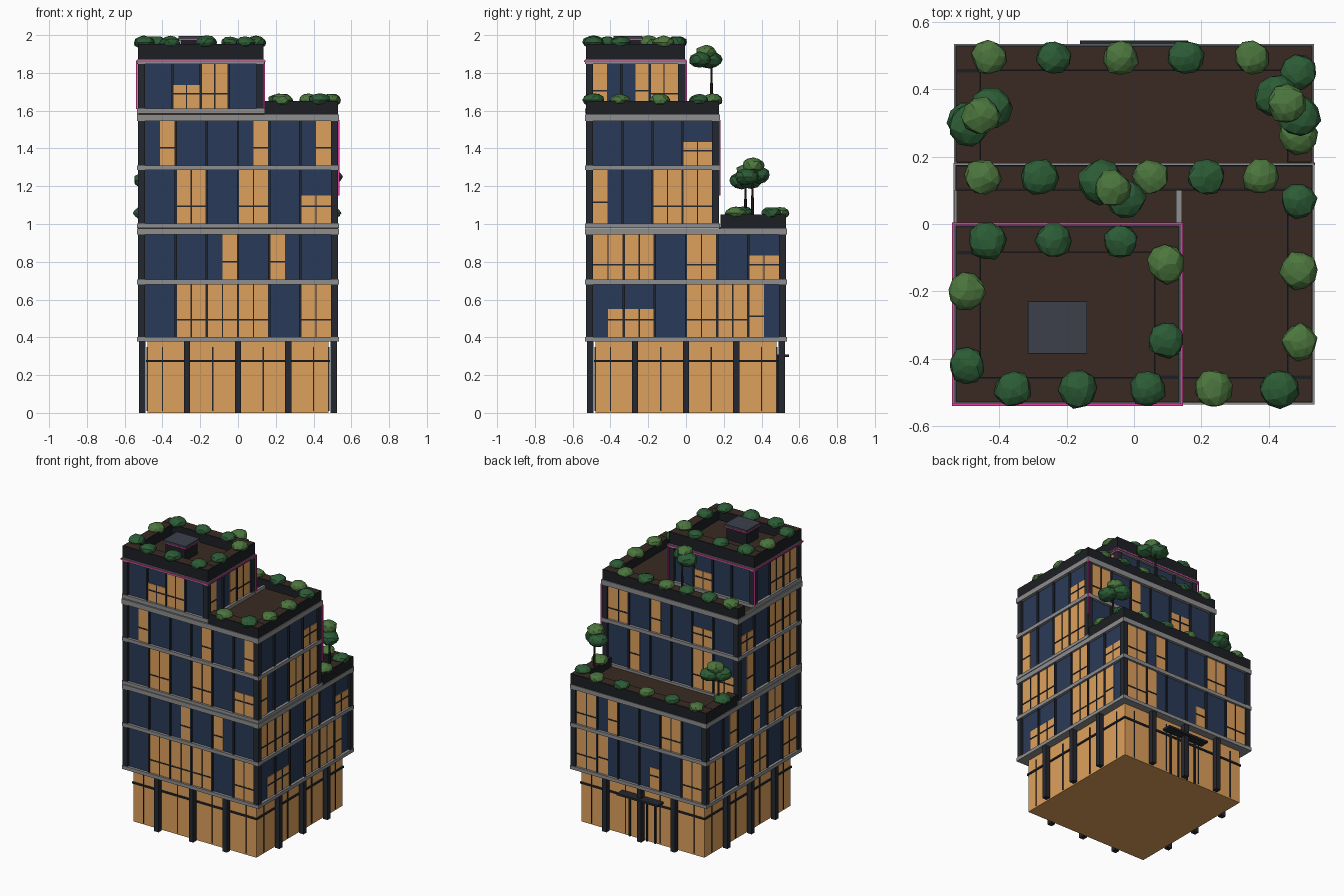
import bpy, bmesh, random
from mathutils import Matrix, Vector

if "Cube" in bpy.data.objects:
    bpy.data.objects.remove(bpy.data.objects["Cube"])
random.seed(4)

def mat(name, r, g, b):
    m = bpy.data.materials.new(name)
    m.diffuse_color = [(c / 255 / 12.92 if c < 11 else ((c / 255 + .055) / 1.055) ** 2.4) for c in (r, g, b)] + [1]
    m.use_nodes = True
    m.node_tree.nodes["Principled BSDF"].inputs["Base Color"].default_value = m.diffuse_color
    return m

NAVY, LIT = mat("dark_glass", 42, 58, 88), mat("lit_glass", 222, 160, 92)
FRAME, SLAB = mat("dark_frame", 36, 40, 48), mat("concrete", 142, 142, 144)
PLANT, SOIL = mat("planter_dark", 28, 31, 36), mat("soil", 58, 42, 34)
PINK, CAP = mat("neon", 226, 60, 160), mat("cap_grey", 60, 64, 74)
GREENS = [mat("leaf_dark", 44, 92, 54), mat("leaf_light", 76, 118, 62)]
BARK = mat("bark", 52, 40, 34)

def finish(bm, name, m):
    me = bpy.data.meshes.new(name)
    bm.to_mesh(me)
    bm.free()
    me.materials.append(m)
    o = bpy.data.objects.new(name, me)
    bpy.context.collection.objects.link(o)

def boxes(name, m, items):
    """one object from boxes given as (x0, x1, y0, y1, z0, z1)"""
    bm = bmesh.new()
    for x0, x1, y0, y1, z0, z1 in items:
        M = Matrix.Translation(((x0 + x1) / 2, (y0 + y1) / 2, (z0 + z1) / 2))
        M = M @ Matrix.Diagonal((abs(x1 - x0), abs(y1 - y0), z1 - z0, 1))
        bmesh.ops.create_cube(bm, size=1, matrix=M)
    finish(bm, name, m)

def side_box(rect, side, u0, u1, d0, d1, z0, z1):
    """box on one side of a footprint: u runs left to right, d outward"""
    x0, x1, y0, y1 = rect
    o, u, n = {"front": ((x0, y0), (1, 0), (0, -1)), "right": ((x1, y0), (0, 1), (1, 0)),
               "back": ((x1, y1), (-1, 0), (0, 1)), "left": ((x0, y1), (0, -1), (-1, 0))}[side]
    p = [Vector(o) + Vector(u) * a + Vector(n) * d for a, d in ((u0, d0), (u1, d1))]
    xs, ys = sorted((p[0].x, p[1].x)), sorted((p[0].y, p[1].y))
    return (*xs, *ys, z0, z1)

def width(rect, side):
    return rect[1] - rect[0] if side in ("front", "back") else rect[3] - rect[2]

SIDES = ("front", "right", "back", "left")
T1 = (-.53, .53, -.53, .53)
T2 = (-.53, .53, -.53, .175)
T3 = (-.53, .135, -.53, -.005)

def grow(r, d, z0, z1):
    return (r[0] - d, r[1] + d, r[2] - d, r[3] + d, z0, z1)

# Lobby: lit box, columns, glazing bars
boxes("lobby_glass", LIT, [(-.48, .48, -.48, .48, 0, .38)])
L = (-.48, .48, -.48, .48)
cols, bars = [], []
for s in SIDES:
    for u in (-.27, 0, .265):
        cols.append(side_box(L, s, .48 + u - .017, .48 + u + .017, .01, .045, 0, .38))
    for u in (-.4, -.134, .134, .4):
        bars.append(side_box(L, s, .48 + u - .003, .48 + u + .003, 0, .005, .01, .35))
    bars.append(side_box(L, s, -.006, .966, 0, .008, .269, .281))
boxes("lobby_columns", FRAME, cols)
boxes("lobby_bars", FRAME, bars)

# Entrance on the back
boxes("entrance_canopy", FRAME, [(-.16, .16, .48, .545, .295, .309)])
boxes("door_frame", FRAME, [(x - .005, x + .005, .48, .49, 0, .295) for x in (-.1, -.035, .035, .1)])

# Window floors; codes: . dark, F full, L/R half bay, B low, b low right half
FLOORS = [
    (T1, .40, .682, (".FFF.F", "bB.FFL", "FL.b.F", "F.LF.F")),
    (T1, .703, .947, ("..R.L.", "FF.F.B", "FR..F.", ".R.LF.")),
    (T2, 1.0, 1.287, (".F.F.B", "L.FF", ".L..FB", "R.FF")),
    (T2, 1.308, 1.547, ("R..R.R", "...B", "F.L.B.", "B.FF")),
    (T3, 1.61, 1.85, (".BF.", "LRF", ".B..", ".FF")),
]
for i, (rect, z0, z1, codes) in enumerate(FLOORS, 1):
    lit, fr = [], []
    boxes(f"floor_{i}_glass", NAVY, [grow(rect, -.015, z0, z1)])
    for side, code in zip(SIDES, codes):
        W, n = width(rect, side), len(code)
        bay = (W - .07) / n
        add = lambda lst, a, b, d, za, zb: lst.append(side_box(rect, side, a, b, -.02, d, za, zb))
        for k in range(n + 1):
            u = .035 + k * bay
            if 0 < k < n:
                add(fr, u - .006, u + .006, -.004, z0, z1)
        add(fr, 0, .037, 0, z0, z1)
        add(fr, W - .037, W, 0, z0, z1)
        for k, c in enumerate(code):
            if c == ".":
                continue
            a = .035 + k * bay
            b, m = a + bay, a + bay / 2
            a, b = (m if c in "Rb" else a), (m if c == "L" else b)
            top = z0 + (z1 - z0) * .53 if c in "Bb" else z1
            add(lit, a, b, -.011, z0, top)
            zt = z0 + (z1 - z0) * (.33 if c in "FBb" else .4)
            add(fr, a, b, -.008, zt - .004, zt + .004)
            if c in "FB":
                add(fr, m - .003, m + .003, -.008, z0, top)
    boxes(f"floor_{i}_lit_windows", LIT, lit)
    boxes(f"floor_{i}_frames", FRAME, fr)

# Floor slabs
boxes("floor_slabs", SLAB, [
    grow(T1, .004, .378, .402), grow(T1, .004, .68, .705), grow(T1, .004, .945, .976),
    grow(T2, .004, .98, 1.002), grow(T2, .004, 1.285, 1.31), grow(T2, .006, 1.545, 1.58),
    grow(T3, .004, 1.585, 1.612), grow(T3, .004, 1.848, 1.872),
    (.125, .143, -.01, .1, 1.58, 1.612), (-.534, -.525, -.01, .1, 1.57, 1.60)])

# Terrace soil decks
boxes("terrace_decks", SOIL, [
    (-.525, .525, .175, .525, .97, .985), (-.525, .525, -.525, .17, 1.575, 1.59),
    (-.525, .13, -.525, -.01, 1.87, 1.885)])

# Planters along the roof edges
P = [(-.53, .53, .455, .53, .976, 1.05), (-.53, -.455, .182, .455, .976, 1.05),
     (.455, .53, .182, .455, .976, 1.05),
     (-.53, .53, .1, .175, 1.58, 1.65), (.455, .53, -.455, .1, 1.58, 1.65),
     (.14, .53, -.53, -.455, 1.58, 1.65),
     (-.53, .135, -.53, -.455, 1.872, 1.953), (-.53, .135, -.085, -.005, 1.872, 1.953),
     (-.53, -.455, -.455, -.085, 1.872, 1.953), (.06, .135, -.455, -.085, 1.872, 1.953)]
boxes("planters", PLANT, P)
boxes("planter_soil", SOIL, [grow(p[:4], -.005, p[5] - .01, p[5] + .001) for p in P])

# Roof hatch
H = (-.315, -.14, -.385, -.23)
boxes("roof_hatch", PLANT, [grow(H, -.01, 1.88, 1.975)])
boxes("roof_hatch_neon", PINK, [grow(H, .001, 1.972, 1.98)])
boxes("roof_hatch_cap", CAP, [grow(H, 0, 1.98, 1.995)])

# Neon lines: ring at the top tier and corner tubes
neon = [side_box(T3, s, -.01, width(T3, s) + .01, .003, .01, 1.857, 1.865) for s in SIDES]
for x, y, z0, z1 in ((.14, 0, 1.61, 1.86), (-.536, 0, 1.61, 1.86), (.534, .179, 1.15, 1.55)):
    neon.append((x - .004, x + .004, y - .004, y + .004, z0, z1))
boxes("neon_lines", PINK, neon)

# Low-poly leaf clumps
def clump(name, x, y, z, r, g, sz=.7):
    bm = bmesh.new()
    bmesh.ops.create_icosphere(bm, subdivisions=2, radius=r)
    for v in bm.verts:
        v.co *= random.uniform(.9, 1.06)
    spin = Matrix.Rotation(random.uniform(0, 6), 4, 'Z')
    bm.transform(Matrix.Translation((x, y, z)) @ Matrix.Diagonal((1, 1, sz, 1)) @ spin)
    finish(bm, name, GREENS[g])

BUSHES = {
    1.053: [(-.43, .495, 1), (-.24, .495, 0), (-.04, .495, 1), (.155, .495, 0), (.35, .495, 1),
            (.49, .45, 0), (.49, .265, 1), (-.495, .3, 0)],
    1.652: [(-.45, .14, 1), (-.28, .14, 0), (-.1, .13, 0), (.05, .14, 1), (.215, .14, 0), (.375, .14, 1),
            (.49, .07, 0), (.49, -.14, 1), (.49, -.35, 1), (.235, -.49, 1), (.43, -.49, 0)],
    1.957: [(-.36, -.49, 0), (-.165, -.49, 0), (.04, -.49, 0), (-.497, -.2, 1), (-.497, -.42, 0),
            (-.435, -.05, 0), (-.24, -.05, 0), (-.04, -.05, 0), (.095, -.12, 1), (.095, -.345, 0)],
}
for z, spots in BUSHES.items():
    for x, y, g in spots:
        clump("bush", x, y, z + .004, random.uniform(.05, .06), g, .62)

# Small trees: trunk and three clumps
def tree(x, y, z0, z1, offs):
    bm = bmesh.new()
    bmesh.ops.create_cone(bm, cap_ends=True, segments=6, radius1=.008, radius2=.005, depth=z1 - z0,
                          matrix=Matrix.Translation((x, y, (z0 + z1) / 2)))
    finish(bm, "tree_trunk", BARK)
    for dx, dy, dz, r, g in offs:
        clump("tree_crown", x + dx, y + dy, z1 + dz, r, g, .7)

tree(.47, .352, 1.04, 1.27, [(-.05, .03, -.01, .065, 0), (.02, -.03, -.02, .065, 0), (-.015, .005, .04, .06, 1)])
tree(-.475, .315, 1.04, 1.24, [(-.015, -.02, -.01, .065, 0), (.05, .03, -.01, .062, 0), (.02, .005, .04, .057, 1)])
tree(-.065, .135, 1.64, 1.87, [(-.035, -.01, 0, .068, 0), (.04, -.06, 0, .06, 0), (0, -.03, .04, .055, 1)])
